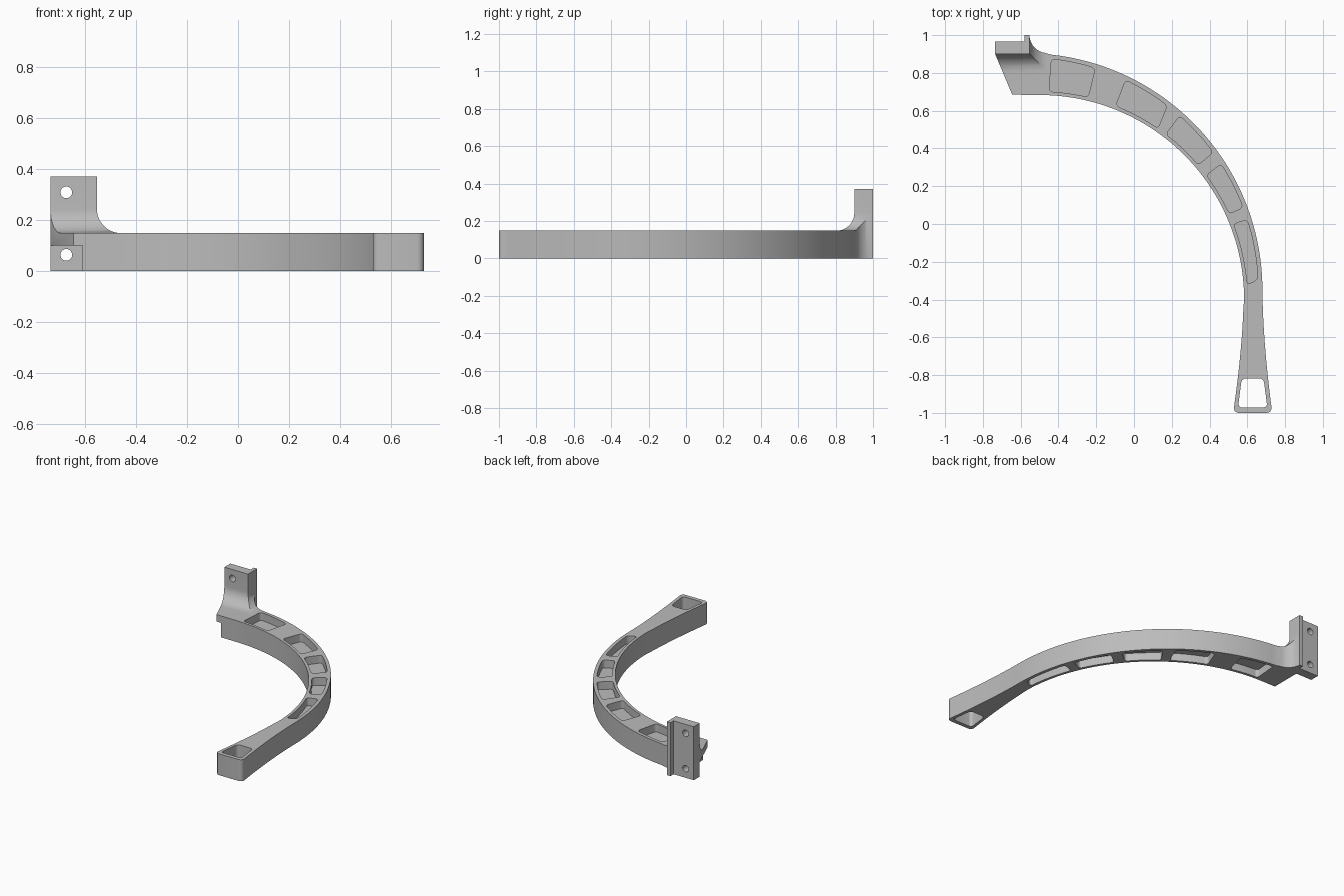
import bpy, bmesh
from math import cos, sin, radians, sqrt
from mathutils import Vector

default = bpy.data.objects.get("Cube")
if default:
    bpy.data.objects.remove(default, do_unlink=True)

HEIGHT, TOP, FILLET = 0.148, 0.37, 0.095
OUTER, INNER = Vector((-0.574, -0.35)), Vector((-0.5, -0.4))

grey = bpy.data.materials.new("plain grey")
grey.use_nodes = True
colour = (0.5, 0.5, 0.5, 1)
grey.diffuse_color = colour
grey.node_tree.nodes["Principled BSDF"].inputs["Base Color"].default_value = colour


def loft(name, rings, round_radius=0, round_if=lambda co: True):
    """Closed solid through matching rings; upright corners may be rounded."""
    bm = bmesh.new()
    loops = [[bm.verts.new(p) for p in ring] for ring in rings]
    for low, high in zip(loops, loops[1:]):
        for i in range(len(low)):
            j = (i + 1) % len(low)
            bm.faces.new((low[i], low[j], high[j], high[i]))
    bm.faces.new(loops[0][::-1])
    bm.faces.new(loops[-1])
    bmesh.ops.recalc_face_normals(bm, faces=bm.faces)
    if round_radius:
        corners = [e for e in bm.edges
                   if abs(e.verts[0].co.z - e.verts[1].co.z) > 0.001
                   and e.calc_face_angle(0) > 0.6 and round_if(e.verts[0].co)]
        bmesh.ops.bevel(bm, geom=corners, offset=round_radius, segments=5,
                        profile=0.5, affect='EDGES', clamp_overlap=True)
    mesh = bpy.data.meshes.new(name)
    bm.to_mesh(mesh)
    bm.free()
    ob = bpy.data.objects.new(name, mesh)
    bpy.context.collection.objects.link(ob)
    mesh.materials.append(grey)
    return ob


def prism(name, points, z0, z1, *rounding):
    return loft(name, [[(x, y, z) for x, y in points] for z in (z0, z1)], *rounding)


def arc(centre, radius, start, end, steps):
    angles = [radians(start + (end - start) * i / steps) for i in range(steps + 1)]
    return [(centre.x + radius * cos(a), centre.y + radius * sin(a)) for a in angles]


def combine(target, tool, operation):
    mod = target.modifiers.new(operation.title(), 'BOOLEAN')
    mod.operation, mod.object, mod.solver = operation, tool, 'EXACT'
    bpy.context.view_layer.objects.active = target
    bpy.ops.object.modifier_apply(modifier=mod.name)
    bpy.data.objects.remove(tool, do_unlink=True)


# Footprint: mounting plate with lip, curved arm, flared tail
lip_x = -0.553
steps = [i / 12 for i in range(1, 13)]
outline = [(-0.645, 0.685), (-0.735, 0.9), (-0.735, 0.965), (-0.58, 0.965), (-0.58, 1.0)]
outline += arc(Vector((lip_x + FILLET, 1.0)), FILLET, 180, 262, 10)
outline += arc(OUTER, 1.254, 84, 0, 48)
outline += [(0.68 + 0.052 * t ** 1.7, -0.35 - 0.65 * t) for t in steps]
outline += [(0.58 - 0.055 * t ** 1.6, -0.4 - 0.6 * t) for t in reversed(steps)]
outline += arc(INNER, 1.083, 0, 90, 48)
arm = prism("curved_bracket_arm", outline, 0, TOP, 0.03, lambda co: co.y < -0.99)

# Height envelope: flat arm, fillets sweeping up into the upright plate
def rectangle(x0, x1, y0, y1, z):
    return [(x0, y0, z), (x1, y0, z), (x1, y1, z), (x0, y1, z)]


rings = [rectangle(-2, 2, -2, 2, z) for z in (-0.5, HEIGHT)]
for i in range(13):
    a = radians(90 * i / 12)
    d = FILLET * (1 - sin(a))
    rings.append(rectangle(-1, lip_x + d, 0.9 - d, 1.2, HEIGHT + FILLET * (1 - cos(a))))
rings.append(rectangle(-1, lip_x, 0.9, 1.2, 0.5))
combine(arm, loft("height_envelope", rings), 'INTERSECT')

# Notch under the ledge, clearing the lower bolt
notch = [(-1, 0.5), (-0.61, 0.5), (-0.61, 0.9), (-1, 0.9)]
combine(arm, prism("notch_cutter", notch, -0.1, 0.1), 'DIFFERENCE')

# Weight-saving pockets on both sides of a thin web: outer and inner angles
pockets = [(83.6, 72.6, 87.4, 76.5), (64.5, 52.5, 68.5, 55.3), (48.5, 36.3, 52.6, 40.3),
           (32.8, 20.8, 36.7, 24.4), (17.6, 2.6, 21.3, 4.1)]
for o0, o1, i0, i1 in pockets:
    shape = arc(OUTER, 1.231, o0, o1, 8) + arc(INNER, 1.102, i1, i0, 8)
    for z0, z1 in ((-0.1, 0.054), (HEIGHT - 0.054, 0.3)):
        combine(arm, prism("pocket_cutter", shape, z0, z1, 0.02), 'DIFFERENCE')

# Strap slot through the tail
slot = [(0.551, -0.972), (0.706, -0.972), (0.686, -0.818), (0.57, -0.818)]
combine(arm, prism("slot_cutter", slot, -0.1, 0.3, 0.022), 'DIFFERENCE')

# Bolt holes through the plate
for z in (0.063, 0.308):
    ring = [(-0.673 + 0.023 * cos(radians(a)), z + 0.023 * sin(radians(a)))
            for a in range(0, 360, 15)]
    hole = loft("bolt_cutter", [[(x, y, h) for x, h in ring] for y in (0.8, 1.1)])
    combine(arm, hole, 'DIFFERENCE')

bpy.ops.object.select_all(action='DESELECT')
arm.select_set(True)
bpy.context.view_layer.objects.active = arm
bpy.ops.object.shade_smooth_by_angle(angle=radians(30))
